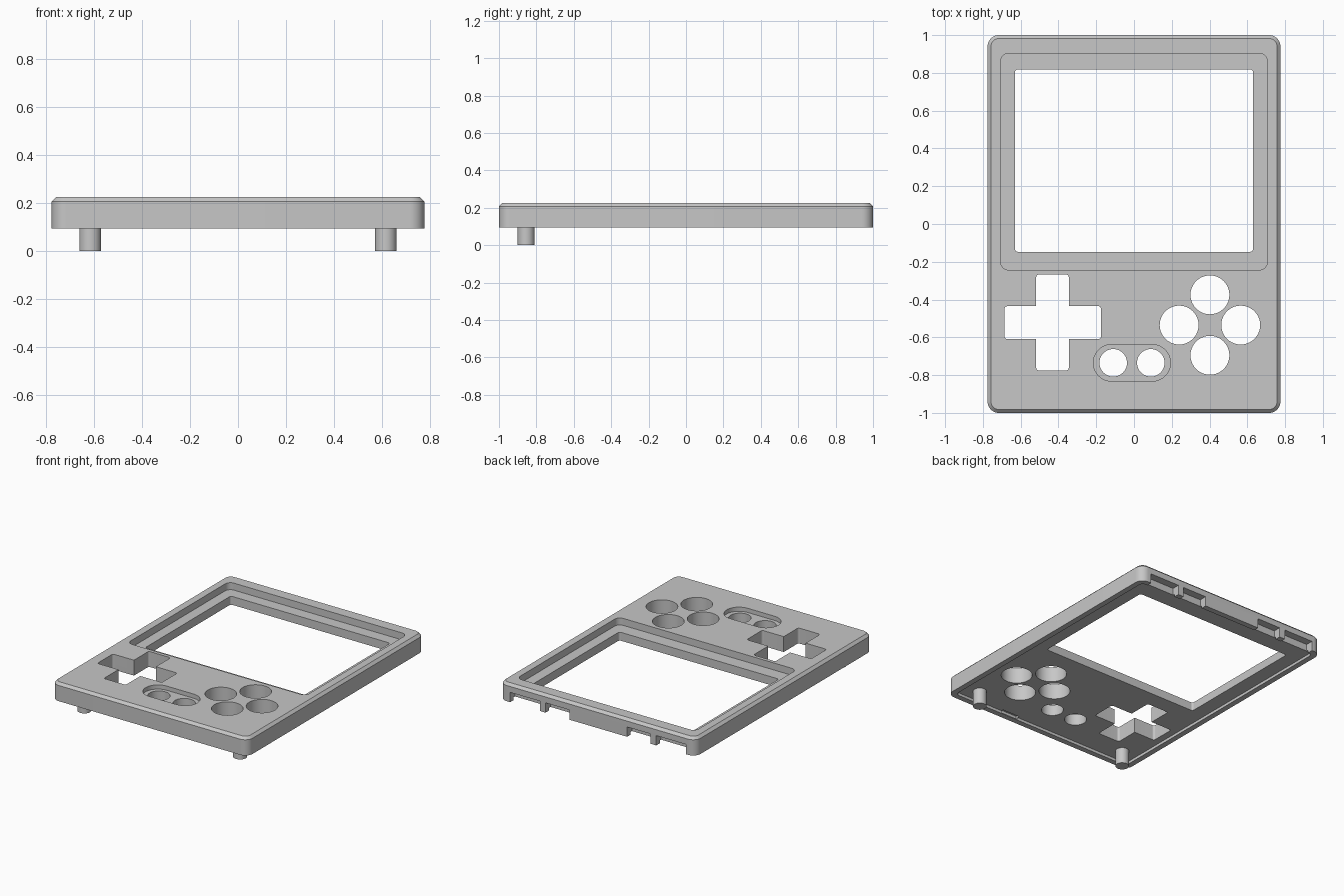
import bpy, bmesh, math

cube = bpy.data.objects.get("Cube")
if cube:
    bpy.data.objects.remove(cube, do_unlink=True)

GREY = (0.57, 0.57, 0.57, 1.0)
mat = bpy.data.materials.new("shell_grey")
mat.use_nodes = True
mat.diffuse_color = GREY
mat.node_tree.nodes["Principled BSDF"].inputs["Base Color"].default_value = GREY

UNDER = 0.115    # underside of the face plate
RIM = 0.095      # bottom of the side walls
TOP = 0.225


def outline(x0, x1, y0, y1, r, seg=10):
    """Rounded rectangle; a radius of half the width gives a circle or pill."""
    pts = []
    corners = [(x1 - r, y1 - r), (x0 + r, y1 - r), (x0 + r, y0 + r), (x1 - r, y0 + r)]
    for i, (cx, cy) in enumerate(corners):
        for k in range(seg + 1):
            a = (i + k / seg) * math.pi / 2
            p = (cx + r * math.cos(a), cy + r * math.sin(a))
            if not pts or math.dist(p, pts[-1]) > 1e-5:
                pts.append(p)
    if math.dist(pts[0], pts[-1]) < 1e-5:
        pts.pop()
    return pts


def solid(name, x0, x1, y0, y1, r, levels):
    """Stack rounded rectangles at (height, inset) levels into a closed solid."""
    bm = bmesh.new()
    rings = []
    for z, inset in levels:
        pts = outline(x0 + inset, x1 - inset, y0 + inset, y1 - inset, max(r - inset, 0))
        rings.append([bm.verts.new((x, y, z)) for x, y in pts])
    n = len(rings[0])
    for low, high in zip(rings, rings[1:]):
        for i in range(n):
            j = (i + 1) % n
            bm.faces.new((low[i], low[j], high[j], high[i]))
    bm.faces.new(rings[0][::-1])
    bm.faces.new(rings[-1])
    bmesh.ops.recalc_face_normals(bm, faces=bm.faces)
    mesh = bpy.data.meshes.new(name)
    bm.to_mesh(mesh)
    bm.free()
    obj = bpy.data.objects.new(name, mesh)
    bpy.context.collection.objects.link(obj)
    mesh.materials.append(mat)
    return obj


def activate(obj):
    bpy.ops.object.select_all(action='DESELECT')
    obj.select_set(True)
    bpy.context.view_layer.objects.active = obj


def cut(target, x0, x1, y0, y1, r, z0, z1):
    cutter = solid("cutter", x0, x1, y0, y1, r, [(z0, 0), (z1, 0)])
    cutter.hide_render = True
    mod = target.modifiers.new("cut", 'BOOLEAN')
    mod.operation = 'DIFFERENCE'
    mod.solver = 'EXACT'
    mod.object = cutter
    activate(target)
    bpy.ops.object.modifier_apply(modifier=mod.name)
    bpy.data.objects.remove(cutter, do_unlink=True)


def round_hole(target, x, y, r):
    cut(target, x - r, x + r, y - r, y + r, r, 0, 0.3)


# Outer shell with chamfered top edge
shell = solid("front_shell", -0.775, 0.775, -1, 1, 0.06,
              [(RIM, 0), (TOP - 0.018, 0), (TOP, 0.018)])

# Hollow underside
cut(shell, -0.735, 0.735, -0.96, 0.96, 0.03, 0, UNDER)

# Screen bezel recess and window
cut(shell, -0.705, 0.705, -0.243, 0.903, 0.04, 0.175, 0.3)
cut(shell, -0.63, 0.63, -0.147, 0.818, 0.015, 0, 0.3)

# Cross-shaped pad opening
cut(shell, -0.685, -0.175, -0.61, -0.435, 0.015, 0, 0.3)
cut(shell, -0.518, -0.345, -0.775, -0.268, 0.015, 0, 0.3)

# Four action button holes
for dx, dy in ((0, 0.16), (0, -0.16), (-0.163, 0), (0.163, 0)):
    round_hole(shell, 0.402 + dx, -0.535 + dy, 0.103)

# Pill-shaped recess with two small button holes
cut(shell, -0.215, 0.193, -0.832, -0.638, 0.0965, 0.195, 0.3)
for x in (-0.11, 0.089):
    round_hole(shell, x, -0.735, 0.073)

# Port slots through the back wall
for x0, x1 in ((0.455, 0.69), (0.22, 0.41), (-0.42, -0.235), (-0.70, -0.465)):
    cut(shell, x0, x1, 0.945, 1.1, 0, 0, 0.165)

# Shallow catch groove inside the front wall
cut(shell, 0.2, 0.34, -0.975, -0.945, 0, 0.102, 0.13)

# Locating pegs
for side, s in (("left", 1), ("right", -1)):
    x, y, r = s * 0.615, -0.855, 0.045
    solid(side + "_peg", x - r, x + r, y - r, y + r, r, [(0, 0), (UNDER + 0.005, 0)])

for obj in list(bpy.context.collection.objects):
    if obj.type == 'MESH' and mat.name in obj.data.materials:
        activate(obj)
        bpy.ops.object.shade_smooth_by_angle(angle=math.radians(30))
